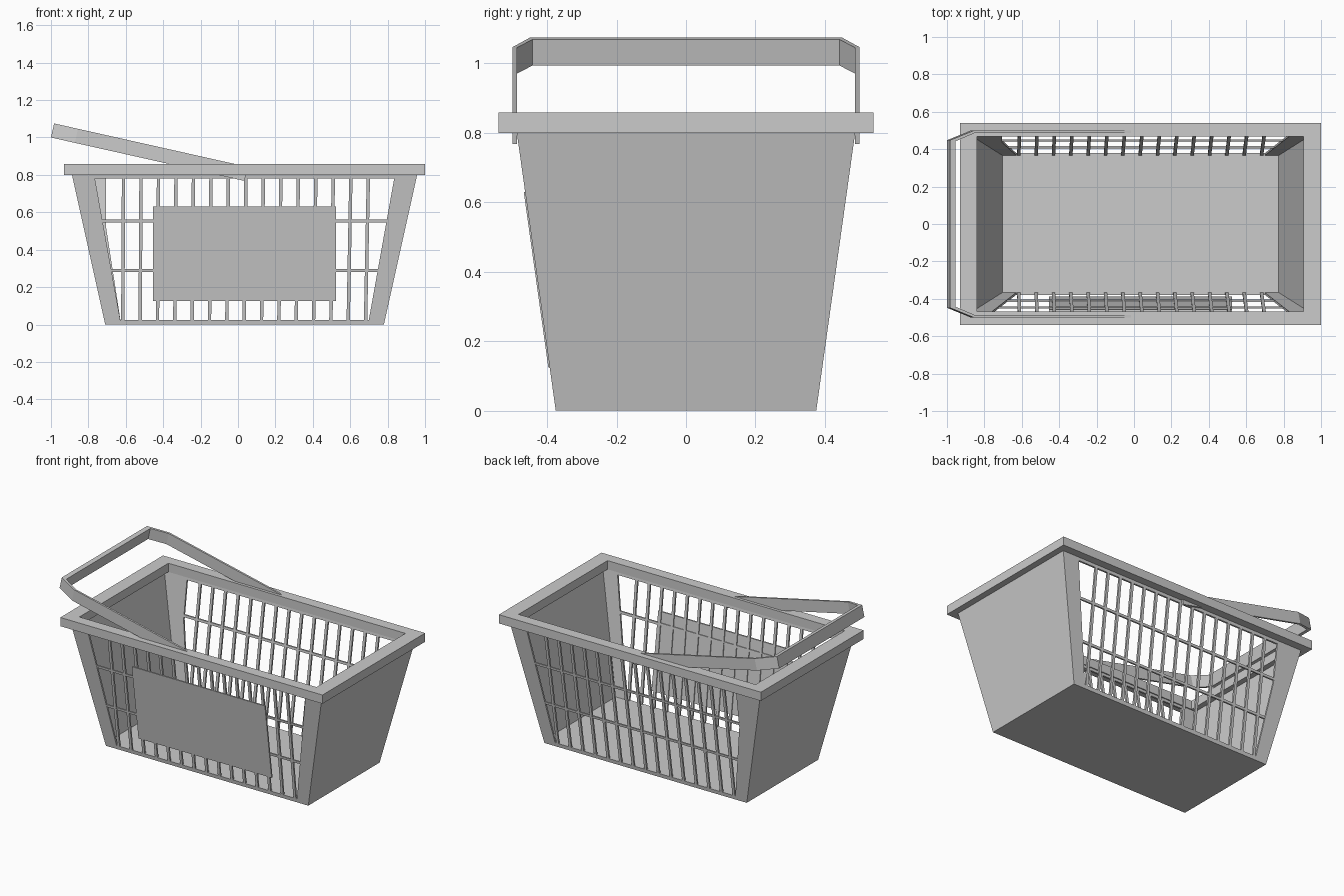
import bpy, bmesh

if "Cube" in bpy.data.objects:
    bpy.data.objects.remove(bpy.data.objects["Cube"])

CX = 0.035          # basket centre along x
T = 0.012           # sheet thickness


def side_y(z):      # half depth of the tapered body
    return 0.375 + 0.14 * z


def half_x(z):      # half length of the tapered body
    return 0.745 + 0.222 * z


def make(name, prisms):
    """One object from prisms, each a pair of matching point loops."""
    bm = bmesh.new()
    for a, b in prisms:
        va = [bm.verts.new(p) for p in a]
        vb = [bm.verts.new(p) for p in b]
        n = len(va)
        bm.faces.new(va)
        bm.faces.new(vb[::-1])
        for i in range(n):
            j = (i + 1) % n
            bm.faces.new((va[j], va[i], vb[i], vb[j]))
    bmesh.ops.recalc_face_normals(bm, faces=bm.faces)
    me = bpy.data.meshes.new(name)
    bm.to_mesh(me)
    bm.free()
    ob = bpy.data.objects.new(name, me)
    bpy.context.collection.objects.link(ob)
    return ob


def slab(pts, s, off=0.0, t=T):
    """Sheet lying on the sloping front (s=-1) or back (s=1) side."""
    return ([(x, s * (side_y(z) + off), z) for x, z in pts],
            [(x, s * (side_y(z) + off - t), z) for x, z in pts])


def rect(z, inset=0.0):
    hx, hy = half_x(z) - inset, side_y(z) - inset
    return [(CX - hx, -hy, z), (CX + hx, -hy, z), (CX + hx, hy, z), (CX - hx, hy, z)]


# floor
make("floor", [(rect(0), rect(0.025))])

# solid sloping end walls
ends = []
for s in (-1, 1):
    loops = []
    for t in (0, T):
        loops.append([(CX + s * (half_x(z) - t), k * side_y(z), z)
                      for k, z in ((-1, 0), (1, 0), (1, 0.82), (-1, 0.82))])
    ends.append(loops)
make("end_walls", ends)

# sides: corner posts, top band, lattice bars
for s, name in ((-1, "front"), (1, "back")):
    posts = []
    for e in (-1, 1):
        pts = [(CX + e * half_x(0), 0), (CX + e * half_x(0.82), 0.82),
               (CX + e * 0.806, 0.82), (CX + e * 0.8, 0.78)]
        if s == 1 and e == -1:      # wider upper left post on the back
            pts[2:] = [(-0.707, 0.82), (-0.707, 0.53)]
        pts.append((CX + e * 0.66, 0))
        posts.append(slab(pts, s))
    make(name + "_posts", posts)
    make(name + "_top_band",
         [slab([(-0.8, 0.78), (0.87, 0.78), (0.87, 0.82), (-0.8, 0.82)], s)])
    bars = []
    for i in range(15):
        x = -0.612 + i * 0.0935
        b = x - 0.004 - 0.0008 * i
        w = 0.009
        bars.append(slab([(b - w, 0.01), (b + w, 0.01), (x + w, 0.79), (x - w, 0.79)], s))
    for z in (0.29, 0.553):
        h = 0.62 + 0.18 * z + 0.05
        bars.append(slab([(CX - h, z - 0.008), (CX + h, z - 0.008),
                          (CX + h, z + 0.008), (CX - h, z + 0.008)], s, -0.001, 0.01))
    make(name + "_lattice", bars)

# plain sign plate on the front
make("front_plate", [slab([(-0.455, 0.125), (0.525, 0.125), (0.525, 0.63), (-0.455, 0.63)],
                          -1, 0.004, 0.01)])

# rim frame, mitred at the corners
O = [(-0.93, -0.54), (1.0, -0.54), (1.0, 0.54), (-0.93, 0.54)]
I = [(-0.84, -0.468), (0.905, -0.468), (0.905, 0.468), (-0.84, 0.468)]
bm = bmesh.new()
rings = [[bm.verts.new((x, y, z)) for x, y in loop]
         for loop, z in ((O, 0.8), (O, 0.858), (I, 0.858), (I, 0.8))]
for r in range(4):
    a, b = rings[r], rings[(r + 1) % 4]
    for i in range(4):
        j = (i + 1) % 4
        bm.faces.new((a[i], a[j], b[j], b[i]))
bmesh.ops.recalc_face_normals(bm, faces=bm.faces)
me = bpy.data.meshes.new("rim")
bm.to_mesh(me)
bm.free()
bpy.context.collection.objects.link(bpy.data.objects.new("rim", me))

# tilted carrying handle: U-shaped strip with chamfered corners
outer = [(0, 0.5), (0.93, 0.5), (1.061, 0.448)]
inner = [(0, 0.487), (0.925, 0.487), (1.032, 0.442)]
outer += [(u, -y) for u, y in outer[::-1]]
inner += [(u, -y) for u, y in inner[::-1]]
outline = outer + inner[::-1]
lower = [(CX - 0.9755 * u, y, 0.768 + 0.2187 * u) for u, y in outline]
upper = [(x + 0.0168, y, z + 0.075) for x, y, z in lower]
make("handle", [(lower, upper)])
